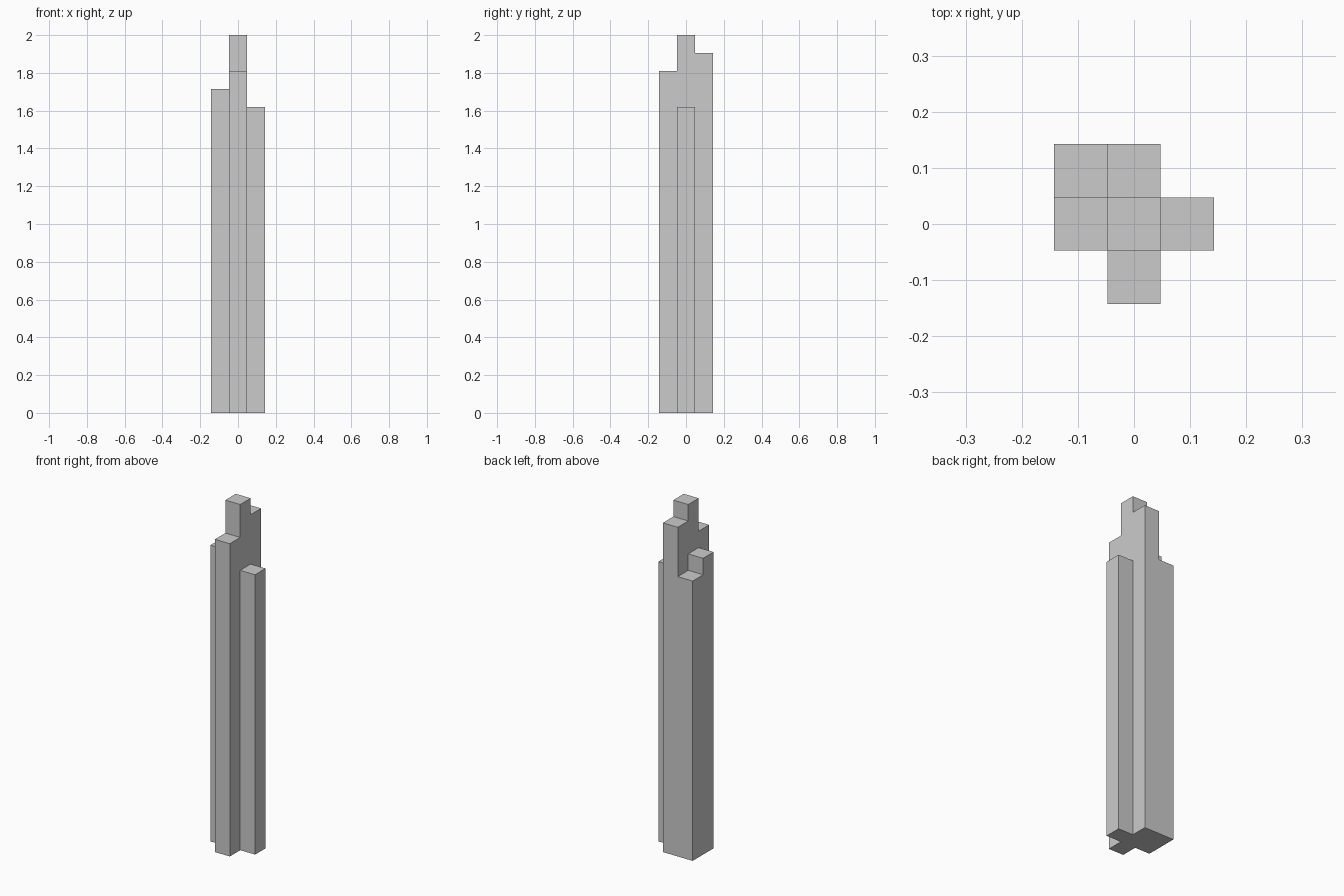
import bpy, bmesh
from mathutils import Vector

if "Cube" in bpy.data.objects:
    bpy.data.objects.remove(bpy.data.objects["Cube"])

U = 2 / 21  # cell size; the tallest column is 21 cells high

# Column heights in cells, keyed by plan position (x, y)
heights = {
    (0, 0): 21,    # core
    (0, 1): 20,    # back
    (0, -1): 19,   # front
    (-1, 0): 18,   # left
    (1, 0): 17,    # right
    (-1, 1): 17,   # back left corner
}


def filled(x, y, z):
    return 0 <= z < heights.get((x, y), 0)


bm = bmesh.new()


def add_face(cell, axis, sign):
    """Quad on one side of a cell, facing outwards."""
    n = Vector((0, 0, 0))
    n[axis] = sign * 0.5
    a = Vector((0, 0, 0))
    a[(axis + 1) % 3] = 0.5
    b = Vector((0, 0, 0))
    b[(axis + 2) % 3] = 0.5 * sign
    mid = Vector(cell) + Vector((0, 0, 0.5)) + n
    corners = (mid - a - b, mid + a - b, mid + a + b, mid - a + b)
    bm.faces.new([bm.verts.new(c * U) for c in corners])


# Outer skin of the stacked columns: only the exposed cell sides
for (x, y), h in heights.items():
    for z in range(h):
        for axis in range(3):
            for sign in (-1, 1):
                nb = [x, y, z]
                nb[axis] += sign
                if not filled(*nb):
                    add_face((x, y, z), axis, sign)

# Weld, then merge coplanar cells into large flat faces
bmesh.ops.remove_doubles(bm, verts=bm.verts[:], dist=1e-4)
bmesh.ops.dissolve_limit(bm, angle_limit=0.01, verts=bm.verts[:], edges=bm.edges[:])
bmesh.ops.recalc_face_normals(bm, faces=bm.faces[:])

mesh = bpy.data.meshes.new("stepped_tower")
bm.to_mesh(mesh)
bm.free()
bpy.context.collection.objects.link(bpy.data.objects.new("stepped_tower", mesh))
